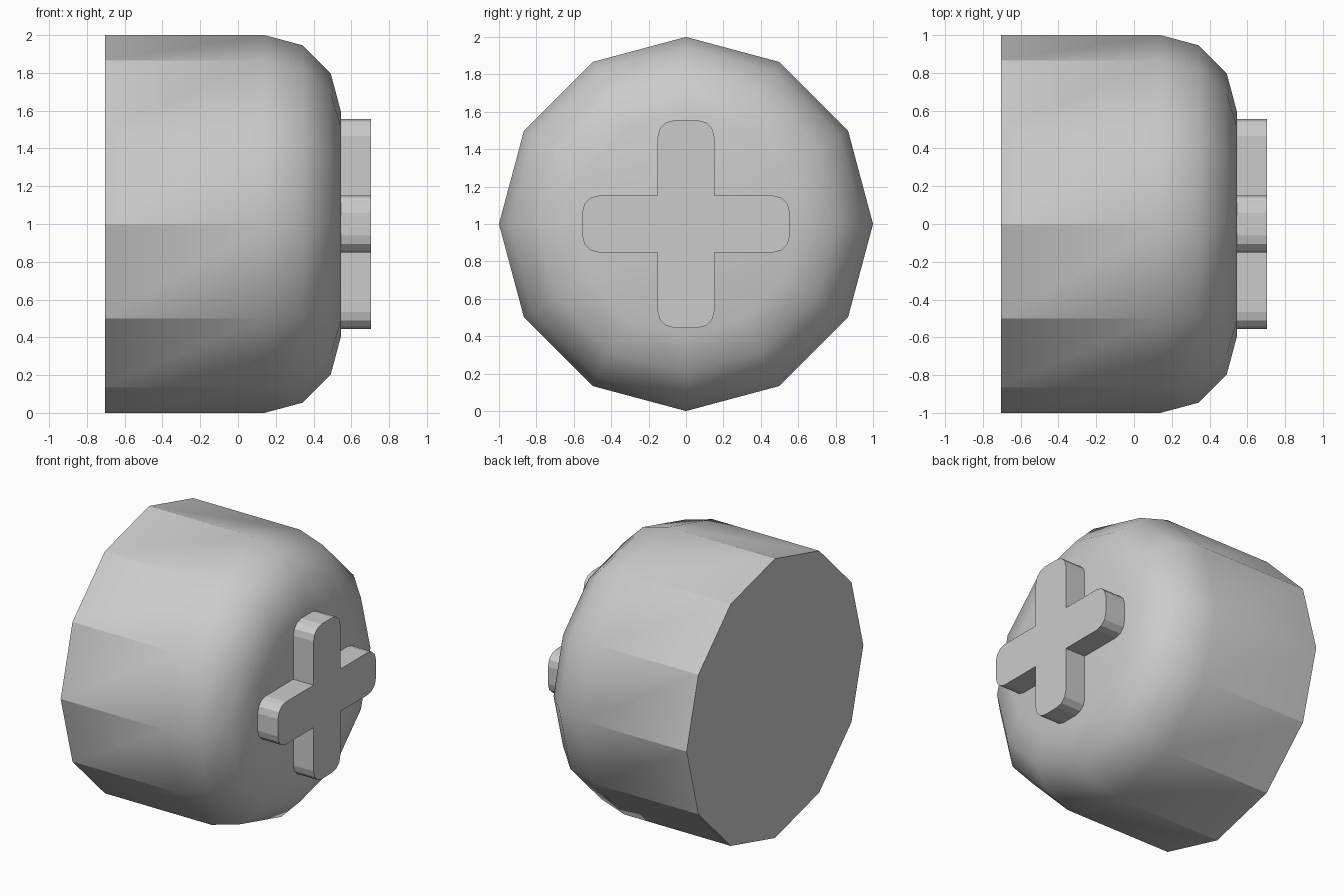
import bpy
import bmesh
from math import sin, cos, pi, radians

cube = bpy.data.objects.get("Cube")
if cube:
    bpy.data.objects.remove(cube, do_unlink=True)

grey = bpy.data.materials.new("plain grey")
grey.use_nodes = True
colour = (0.6, 0.6, 0.6, 1)
grey.diffuse_color = colour
grey.node_tree.nodes["Principled BSDF"].inputs["Base Color"].default_value = colour

BACK, FRONT, TIP = -0.705, 0.545, 0.705
SIDES, ROUND = 12, 0.405


def finish(bm, name):
    bmesh.ops.recalc_face_normals(bm, faces=bm.faces)
    mesh = bpy.data.meshes.new(name)
    bm.to_mesh(mesh)
    bm.free()
    mesh.materials.append(grey)
    ob = bpy.data.objects.new(name, mesh)
    ob.location.z = 1
    bpy.context.collection.objects.link(ob)
    return ob


# Body: twelve-sided drum along x with a rounded front rim
profile = [(BACK, 1.0)]
for i in range(4):
    a = i * pi / 6
    profile.append((FRONT - ROUND + ROUND * sin(a), 1 - ROUND + ROUND * cos(a)))

bm = bmesh.new()
rings = []
for x, r in profile:
    angles = [2 * pi * k / SIDES for k in range(SIDES)]
    rings.append([bm.verts.new((x, r * sin(a), r * cos(a))) for a in angles])
for a, b in zip(rings, rings[1:]):
    for k in range(SIDES):
        n = (k + 1) % SIDES
        bm.faces.new((a[k], a[n], b[n], b[k]))
bm.faces.new(rings[0])
bm.faces.new(rings[-1])
for f in bm.faces:
    f.smooth = True
# Keep the back rim and the long side edges crisp
for e in bm.edges:
    if any(v in rings[0] for v in e.verts):
        e.smooth = False
finish(bm, "body")

# Raised cross on the front, with rounded arm ends
ARM, HALF, CORNER = 0.555, 0.152, 0.09
bm = bmesh.new()
outline = []
for q in range(4):
    turn = q * pi / 2
    points = [(HALF, HALF)]
    for side in (1, -1):
        corner = []
        for i in range(4):
            a = i * pi / 6
            corner.append((ARM - CORNER + CORNER * cos(a),
                           -side * (HALF - CORNER + CORNER * sin(a))))
        points += corner[::-1] if side == 1 else corner
    # Start each arm at its inner corner and travel counter-clockwise
    points[0] = (HALF, -HALF)
    for u, v in points:
        outline.append((u * cos(turn) - v * sin(turn), u * sin(turn) + v * cos(turn)))
base = bm.faces.new([bm.verts.new((FRONT - 0.01, y, z)) for y, z in outline])
top = bmesh.ops.extrude_face_region(bm, geom=[base], use_keep_orig=True)
for v in top["geom"]:
    if isinstance(v, bmesh.types.BMVert):
        v.co.x = TIP
finish(bm, "front_cross")
